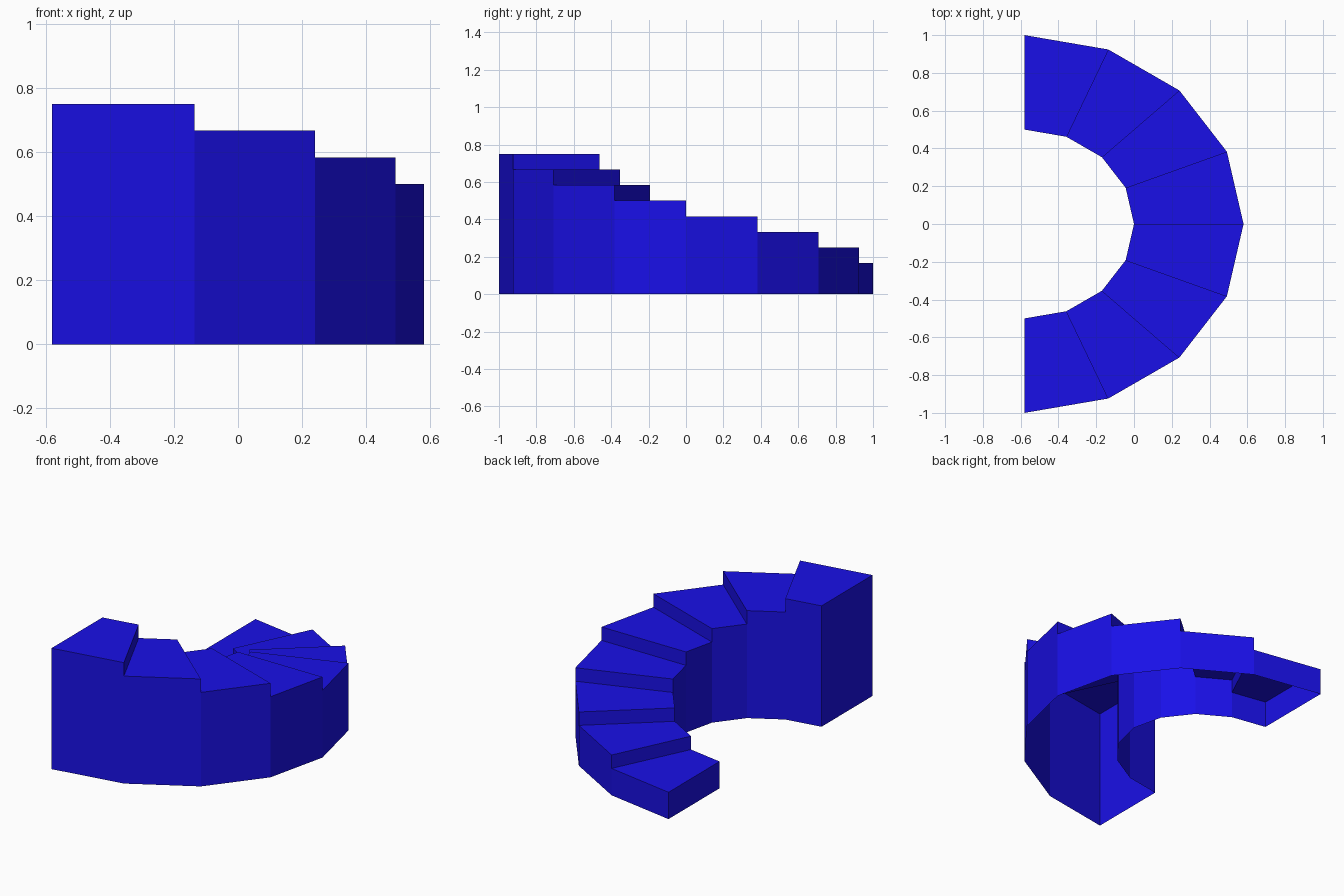
import bpy, bmesh
from math import sin, cos, pi

if "Cube" in bpy.data.objects:
    bpy.data.objects.remove(bpy.data.objects["Cube"])

STEPS = 8
RISE = 1 / 12
CX = -0.58                      # centre of the half turn
OUTER = (1.16, 1.0)             # x and y radii
INNER = (0.58, 0.5)

blue = bpy.data.materials.new("blue")
blue.diffuse_color = (0.01, 0.005, 0.8, 1)
blue.use_nodes = True
blue.node_tree.nodes["Principled BSDF"].inputs["Base Color"].default_value = blue.diffuse_color

bm = bmesh.new()


def pt(radii, i, z):
    a = pi / 2 - pi * i / STEPS
    return CX + radii[0] * cos(a), radii[1] * sin(a), z


def quad(*pts):
    bm.faces.new([bm.verts.new(p) for p in pts])


def radial_wall(i, z0, z1):
    quad(pt(INNER, i, z0), pt(INNER, i, z1), pt(OUTER, i, z1), pt(OUTER, i, z0))


low = 0
for i in range(STEPS):
    top = RISE * (i + 2)
    # riser (the first one is the low end wall)
    radial_wall(i, low, top)
    # tread
    quad(pt(INNER, i, top), pt(INNER, i + 1, top),
         pt(OUTER, i + 1, top), pt(OUTER, i, top))
    # outer and inner side walls
    quad(pt(OUTER, i, 0), pt(OUTER, i, top),
         pt(OUTER, i + 1, top), pt(OUTER, i + 1, 0))
    quad(pt(INNER, i, 0), pt(INNER, i + 1, 0),
         pt(INNER, i + 1, top), pt(INNER, i, top))
    low = top

# tall end wall, facing -x; the underside stays open
quad(pt(INNER, STEPS, 0), pt(OUTER, STEPS, 0),
     pt(OUTER, STEPS, low), pt(INNER, STEPS, low))

bmesh.ops.remove_doubles(bm, verts=bm.verts, dist=1e-4)

# orient faces outward
bmesh.ops.recalc_face_normals(bm, faces=bm.faces)
if max(bm.faces, key=lambda f: f.calc_center_median().z * abs(f.normal.z)).normal.z < 0:
    bmesh.ops.reverse_faces(bm, faces=bm.faces)

mesh = bpy.data.meshes.new("curved_staircase")
bm.to_mesh(mesh)
bm.free()
mesh.materials.append(blue)
stairs = bpy.data.objects.new("curved_staircase", mesh)
bpy.context.collection.objects.link(stairs)
